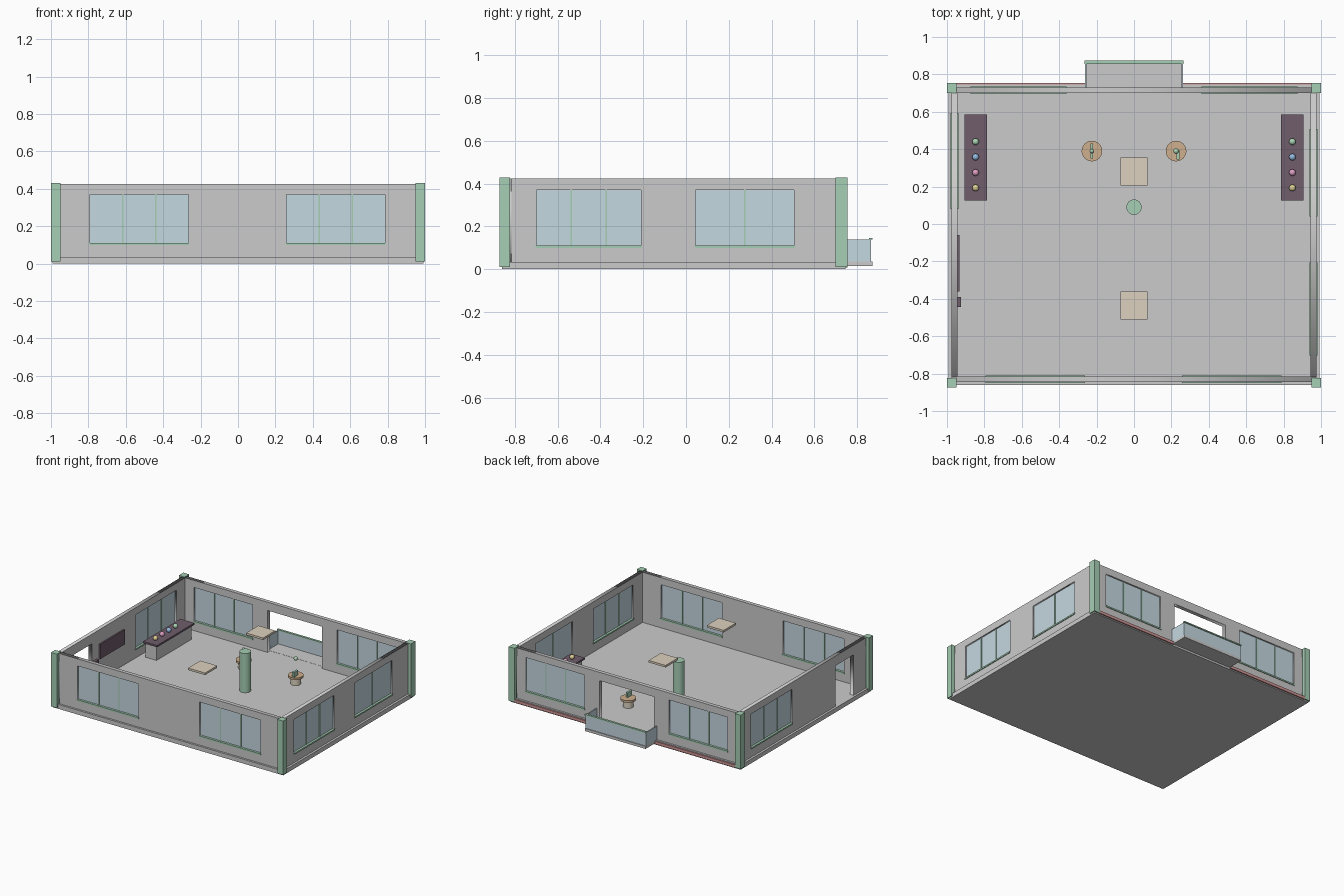
import bpy, math

if "Cube" in bpy.data.objects:
    bpy.data.objects.remove(bpy.data.objects["Cube"])

def mat(name, rgb):
    m = bpy.data.materials.new(name)
    m.diffuse_color = (*rgb, 1)
    m.use_nodes = True
    m.node_tree.nodes["Principled BSDF"].inputs["Base Color"].default_value = m.diffuse_color
    return m

GREEN = mat("green_trim", (0.38, 0.62, 0.46))
GLASS = mat("glass", (0.56, 0.69, 0.75))
PLUM = mat("dark_plum", (0.16, 0.11, 0.15))
WOOD = mat("wood", (0.62, 0.43, 0.27))
CREAM = mat("cream", (0.72, 0.64, 0.52))
RED = mat("red_trim", (0.62, 0.3, 0.3))
BALLS = [mat("ball_green", (0.4, 0.65, 0.45)), mat("ball_blue", (0.3, 0.5, 0.75)),
         mat("ball_pink", (0.75, 0.35, 0.55)), mat("ball_yellow", (0.75, 0.65, 0.3))]

def finish(name, m):
    o = bpy.context.object
    o.name = name
    if m:
        o.data.materials.append(m)
    return o

def box(name, x0, x1, y0, y1, z0, z1, m=None):
    bpy.ops.mesh.primitive_cube_add(size=1, location=((x0+x1)/2, (y0+y1)/2, (z0+z1)/2))
    o = finish(name, m)
    o.scale = (abs(x1-x0), abs(y1-y0), abs(z1-z0))
    bpy.ops.object.transform_apply(location=False, rotation=False)
    return o

def cyl(name, x, y, z0, z1, r, m=None, n=32):
    bpy.ops.mesh.primitive_cylinder_add(vertices=n, radius=r, depth=z1-z0, location=(x, y, (z0+z1)/2))
    o = finish(name, m)
    bpy.ops.object.shade_smooth_by_angle()
    return o

def ball(name, x, y, z, r, m):
    bpy.ops.mesh.primitive_uv_sphere_add(segments=20, ring_count=10, radius=r, location=(x, y, z))
    finish(name, m)
    bpy.ops.object.shade_smooth()

def along(name, axis, a0, a1, p0, p1, z0, z1, m=None):
    """Box running along a wall: a = distance along it, p = across it."""
    if axis == 'x':
        return box(name, a0, a1, p0, p1, z0, z1, m)
    return box(name, p0, p1, a0, a1, z0, z1, m)

WZ0, WZ1, H, T = 0.105, 0.37, 0.425, 0.03

def wall(name, axis, mid, a0, a1, windows, doors=()):
    # wall panel: filled outline with holes, given thickness
    cu = bpy.data.curves.new(name, 'CURVE')
    cu.dimensions, cu.fill_mode, cu.extrude = '2D', 'BOTH', T/2
    rects = [(a0, a1, 0.01, H)] + [(w[0], w[1], WZ0, WZ1) for w in windows] + list(doors)
    for u0, u1, v0, v1 in rects:
        s = cu.splines.new('POLY')
        s.points.add(3)
        for p, (u, v) in zip(s.points, ((u0, v0), (u1, v0), (u1, v1), (u0, v1))):
            p.co = (u, v, 0, 1)
        s.use_cyclic_u = True
    o = bpy.data.objects.new(name, cu)
    bpy.context.collection.objects.link(o)
    o.rotation_euler = (math.pi/2, 0, 0 if axis == 'x' else math.pi/2)
    o.location = (0, mid, 0) if axis == 'x' else (mid, 0, 0)
    bpy.ops.object.select_all(action='DESELECT')
    o.select_set(True)
    bpy.context.view_layer.objects.active = o
    bpy.ops.object.convert(target='MESH')
    # glazing, sill and mullions
    for i, (u0, u1, panes) in enumerate(windows):
        n = f"{name}_window_{i+1}"
        along(n + "_glass", axis, u0, u1, mid-0.004, mid+0.004, WZ0, WZ1, GLASS)
        along(n + "_sill", axis, u0-0.004, u1+0.004, mid-0.021, mid+0.021, WZ0-0.006, WZ0+0.005, GREEN)
        for k in range(1, panes):
            u = u0 + (u1-u0)*k/panes
            along(f"{n}_mullion_{k}", axis, u-0.004, u+0.004, mid-0.009, mid+0.009, WZ0, WZ1, GREEN)

# floor slab, forming the plinth
box("floor_slab", -0.992, 0.992, -0.86, 0.745, 0, 0.034)

# walls
wall("front_wall", 'x', -0.83, -0.975, 0.975, [(-0.79, -0.265, 3), (0.26, 0.785, 3)])
wall("back_wall", 'x', 0.715, -0.975, 0.975, [(-0.87, -0.365, 3), (0.365, 0.87, 3)],
     [(-0.235, 0.235, 0.03, 0.36)])
wall("right_wall", 'y', 0.96, -0.845, 0.73, [(-0.70, -0.21, 3), (0.045, 0.505, 2)])
wall("left_wall", 'y', -0.96, -0.845, 0.73, [(0.085, 0.59, 3)], [(-0.67, -0.45, 0.03, 0.35)])

# corner pillars
for sx in (-1, 1):
    for nm, y0, y1 in (("front", -0.873, -0.823), ("back", 0.70, 0.755)):
        box(f"{nm}_pillar", sx*0.95, sx, y0, y1, 0.01, 0.43, GREEN)
    # red trim on the back plinth
    box("back_trim", sx*0.262, sx*0.95, 0.74, 0.755, 0.008, 0.03, RED)

# balcony
box("balcony_slab", -0.262, 0.262, 0.73, 0.872, 0.015, 0.035)
box("balcony_front_glass", -0.258, 0.258, 0.858, 0.866, 0.035, 0.14, GLASS)
box("balcony_handrail", -0.264, 0.264, 0.856, 0.873, 0.138, 0.147, GREEN)
for s in (-1, 1):
    box("balcony_side_glass", s*0.254, s*0.262, 0.73, 0.866, 0.035, 0.14, GLASS)

# bar counters with ornaments
for s in (-1, 1):
    box("counter_body", s*0.895, s*0.80, 0.14, 0.57, 0.034, 0.148)
    box("counter_top", s*0.906, s*0.785, 0.125, 0.585, 0.146, 0.16, PLUM)
    for y, m in zip((0.44, 0.358, 0.275, 0.193), BALLS):
        ball("counter_ball", s*0.847, y, 0.176, 0.018, m)

# round tables
for s in (-1, 1):
    cyl("table_base", s*0.225, 0.39, 0.034, 0.088, 0.038, CREAM)
    cyl("table_top", s*0.225, 0.39, 0.086, 0.102, 0.055, WOOD)
box("table_panel", -0.232, -0.218, 0.35, 0.43, 0.102, 0.17, GREEN)
ball("panel_ball", -0.225, 0.39, 0.18, 0.012, GREEN)
box("ornament_foot", 0.226, 0.242, 0.345, 0.395, 0.102, 0.14, GREEN)
ball("ornament_ball", 0.225, 0.39, 0.228, 0.015, BALLS[0])

# column
cyl("column", 0, 0.09, 0.034, 0.34, 0.041, GREEN)

# ceiling light panels
for y in (0.28, -0.435):
    box("ceiling_panel", -0.073, 0.073, y-0.075, y+0.075, 0.402, 0.418, CREAM)

# wall screen and entry panel
box("wall_screen", -0.947, -0.934, -0.36, -0.06, 0.2, 0.315, PLUM)
box("entry_panel", -0.947, -0.925, -0.445, -0.39, 0.16, 0.21, PLUM)
